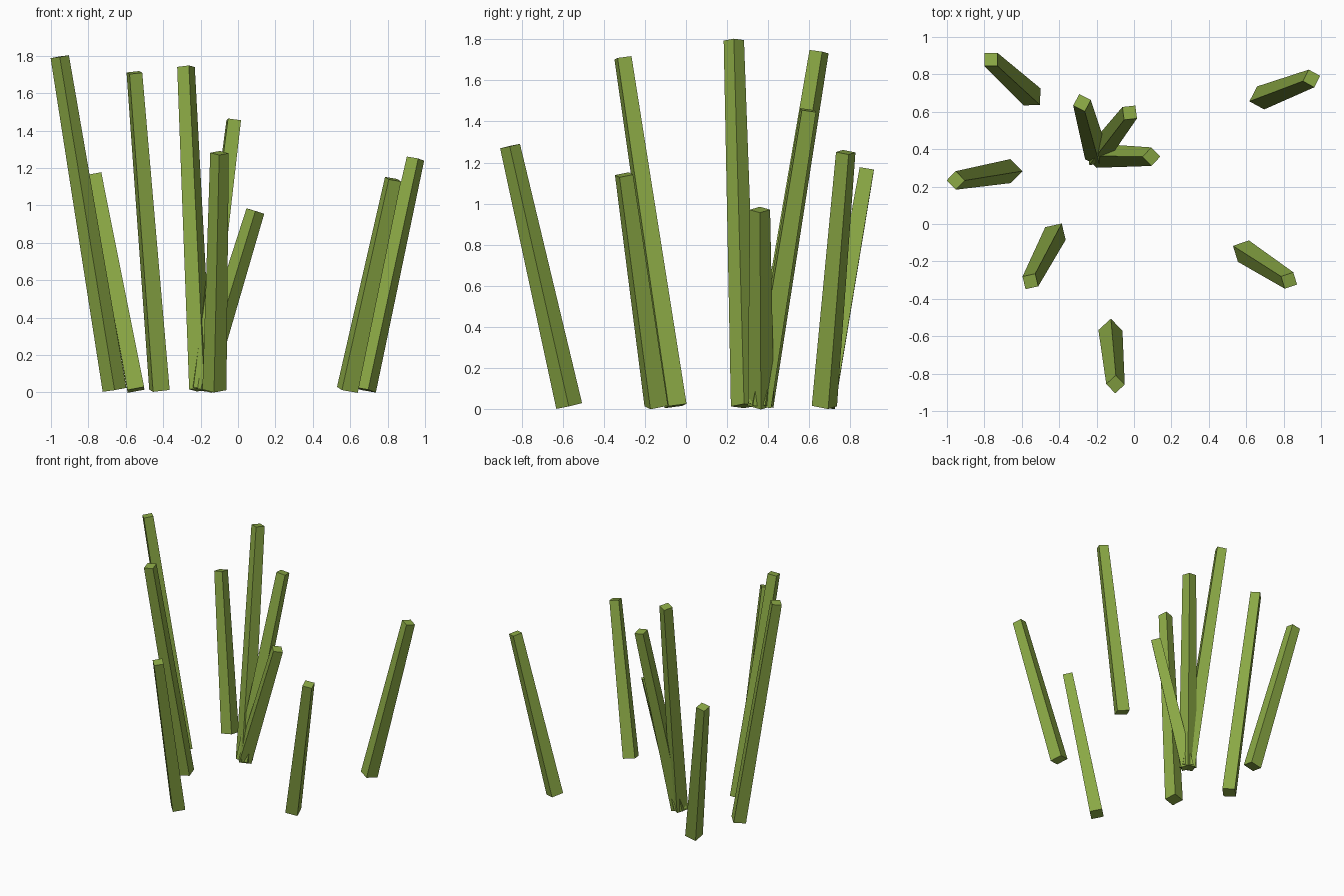
import bpy
from math import radians, sqrt
from mathutils import Vector, Matrix

if "Cube" in bpy.data.objects:
    bpy.data.objects.remove(bpy.data.objects["Cube"])

green = bpy.data.materials.new("stalk_green")
green.diffuse_color = (0.26, 0.40, 0.06, 1)
green.use_nodes = True
green.node_tree.nodes["Principled BSDF"].inputs["Base Color"].default_value = green.diffuse_color

BASE_W, TOP_W = 0.091, 0.07


def stalk(name, base, top, yaw):
    """Tapered four-sided stalk from base to top, turned by yaw degrees."""
    a, b = Vector(base), Vector(top)
    d = b - a
    bpy.ops.mesh.primitive_cone_add(vertices=4, radius1=BASE_W / sqrt(2),
                                    radius2=TOP_W / sqrt(2), depth=d.length)
    ob = bpy.context.object
    ob.name = name
    swing = Vector((0, 0, 1)).rotation_difference(d).to_matrix().to_4x4()
    ob.matrix_world = (Matrix.Translation((a + b) / 2) @ swing
                       @ Matrix.Rotation(radians(45 + yaw), 4, 'Z'))
    ob.data.materials.append(green)


# Scattered single stalks: base x, y; top x, y, z; yaw
singles = [
    (-0.546, 0.68, -0.765, 0.88, 1.165, 0),
    (-0.66, 0.283, -0.953, 0.233, 1.795, 45),
    (-0.42, -0.051, -0.554, -0.307, 1.71, 13),
    (-0.126, -0.569, -0.099, -0.857, 1.28, 43),
    (0.585, -0.145, 0.829, -0.302, 1.14, 18),
    (0.677, 0.674, 0.949, 0.778, 1.25, -28),
]
for i, (bx, by, tx, ty, tz, yaw) in enumerate(singles):
    stalk(f"single_stalk_{i + 1}", (bx, by, 0.014), (tx, ty, tz), yaw)

# Clump of three stalks fanning out of one root
clump = [
    (-0.278, 0.648, 1.74, -27),
    (-0.023, 0.595, 1.455, 7),
    (0.093, 0.36, 0.97, 45),
]
for i, (tx, ty, tz, yaw) in enumerate(clump):
    stalk(f"clump_stalk_{i + 1}", (-0.2, 0.365, 0.016), (tx, ty, tz), yaw)
